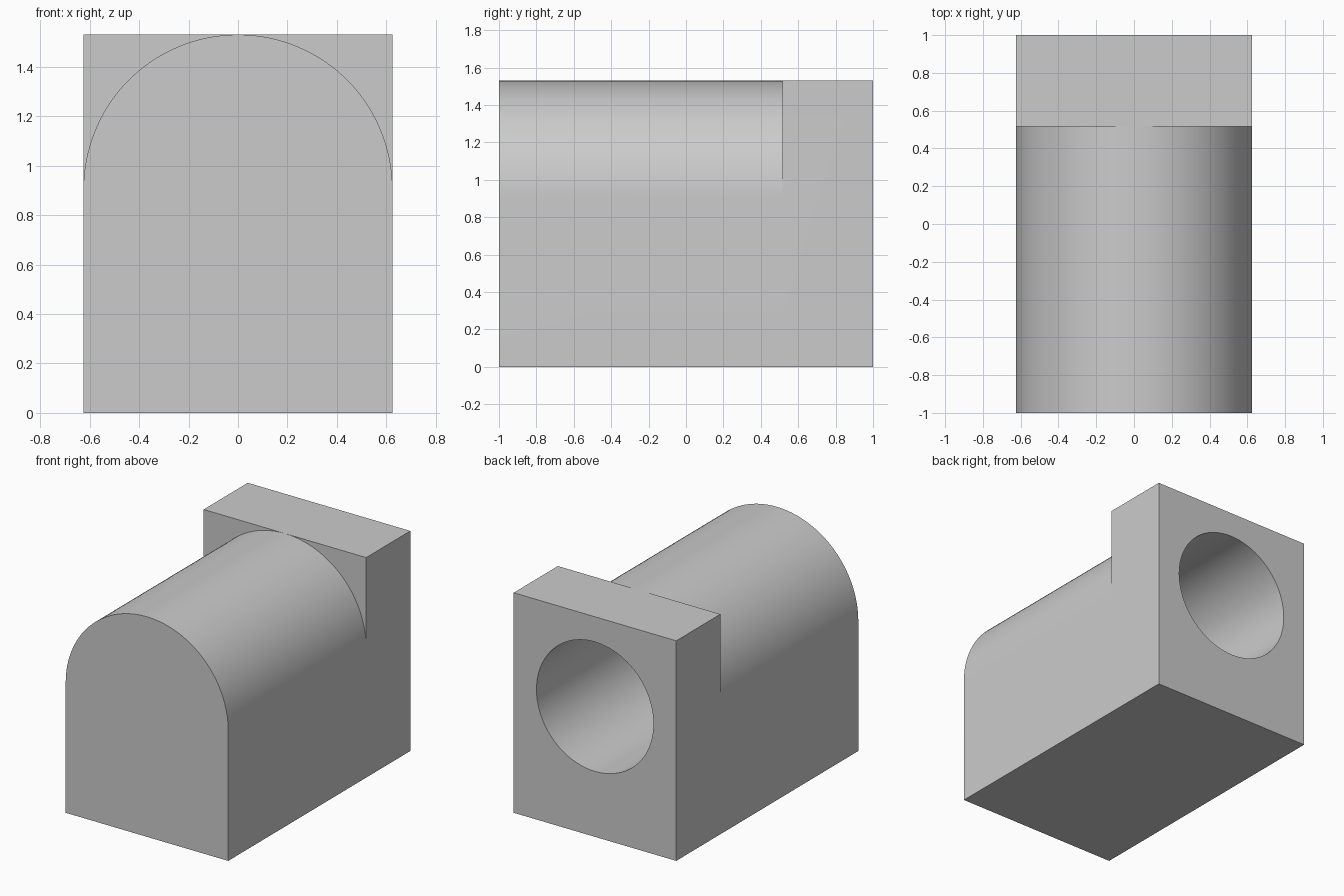
import bpy, bmesh
from math import sin, cos, pi, radians

if "Cube" in bpy.data.objects:
    bpy.data.objects.remove(bpy.data.objects["Cube"])

R, AXIS_Z = 0.625, 0.905            # arch radius and axis height
TOP = AXIS_Z + R
FRONT, STEP, BACK = -1.0, 0.515, 1.0
BORE_R, BORE_DEPTH = 0.45, 1.8
SEG = 64                            # arch segments

grey = bpy.data.materials.new("light grey")
grey.use_nodes = True
colour = (0.6, 0.6, 0.6, 1)
grey.diffuse_color = colour
grey.node_tree.nodes["Principled BSDF"].inputs["Base Color"].default_value = colour

bm = bmesh.new()


def arch_ring(y):
    """Arched outline: right foot, arch from right to left, left foot."""
    pts = [(R, 0)]
    pts += [(R * cos(pi * i / SEG), AXIS_Z + R * sin(pi * i / SEG)) for i in range(SEG + 1)]
    pts += [(-R, 0)]
    return [bm.verts.new((x, y, z)) for x, z in pts]


# Arched body: front cap and skin
front, step = arch_ring(FRONT), arch_ring(STEP)
bm.faces.new(front)
n = len(front)
for i in range(n):
    j = (i + 1) % n
    bm.faces.new((front[i], front[j], step[j], step[i]))

# Square end block, sharing the arch outline at the step
mid = 1 + SEG // 2
apex = step[mid]
corner_a, corner_b = (bm.verts.new((x, STEP, TOP)) for x in (R, -R))
foot_a, head_a, head_b, foot_b = (
    bm.verts.new((x, BACK, z)) for x, z in ((R, 0), (R, TOP), (-R, TOP), (-R, 0)))
bm.faces.new(step[1:mid + 1] + [corner_a])
bm.faces.new(step[mid:-1] + [corner_b])
bm.faces.new((step[0], step[1], corner_a, head_a, foot_a))
bm.faces.new((step[-1], step[-2], corner_b, head_b, foot_b))
bm.faces.new((corner_a, apex, corner_b, head_b, head_a))
bm.faces.new((step[0], step[-1], foot_b, foot_a))
bm.faces.new((foot_a, head_a, head_b, foot_b))
bmesh.ops.recalc_face_normals(bm, faces=bm.faces)

mesh = bpy.data.meshes.new("housing")
bm.to_mesh(mesh)
bm.free()
mesh.materials.append(grey)
housing = bpy.data.objects.new("housing", mesh)
bpy.context.collection.objects.link(housing)

# Blind bore from the back, concentric with the arch
overrun = 0.1
bpy.ops.mesh.primitive_cylinder_add(
    vertices=96, radius=BORE_R, depth=BORE_DEPTH + overrun,
    location=(0, BACK + (overrun - BORE_DEPTH) / 2, AXIS_Z), rotation=(pi / 2, 0, 0))
cutter = bpy.context.object
cutter.name = "bore_cutter"
cutter.hide_render = True
cutter.data.materials.append(grey)

bore = housing.modifiers.new("bore", "BOOLEAN")
bore.operation = "DIFFERENCE"
bore.solver = "EXACT"
bore.object = cutter

bpy.ops.object.select_all(action="DESELECT")
housing.select_set(True)
bpy.context.view_layer.objects.active = housing
bpy.ops.object.modifier_apply(modifier=bore.name)
bpy.data.objects.remove(cutter)
bpy.ops.object.shade_smooth_by_angle(angle=radians(30))
